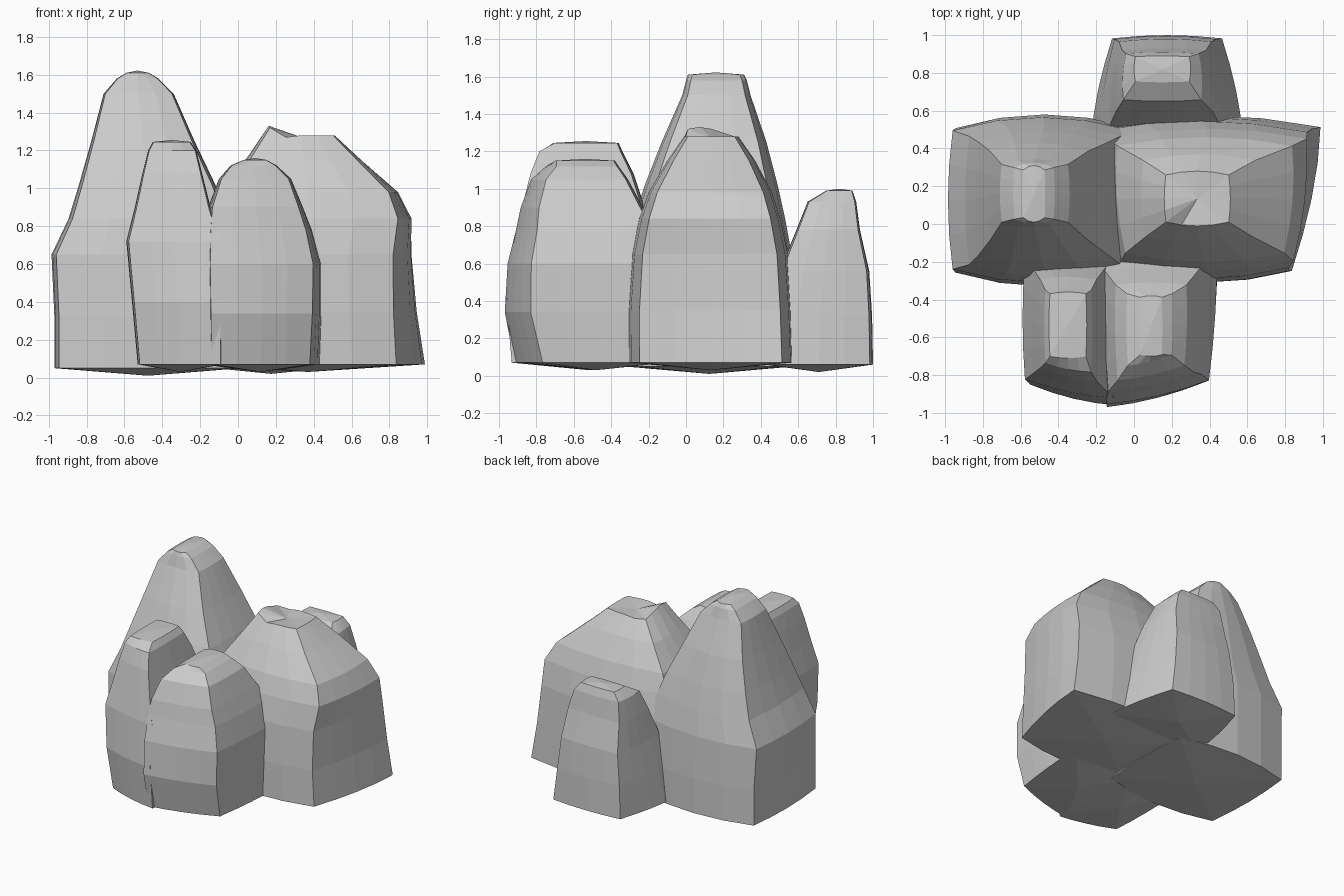
import bpy, bmesh
from mathutils import Vector

SIDE = [-1, -0.5, 0, 0.5]


def ring_points(x0, x1, y0, y1, cx, cy, flare, slant):
    """Square-ish ring, four faces per side, bulged in the middle of each side."""
    uv = [(t, -1) for t in SIDE] + [(1, t) for t in SIDE]
    uv += [(-t, 1) for t in SIDE] + [(-1, -t) for t in SIDE]
    mx, my, hx, hy = (x0 + x1) / 2, (y0 + y1) / 2, (x1 - x0) / 2, (y1 - y0) / 2
    for u, v in uv:
        yield (mx + hx * u * (1 - cx * v * v) * (1 + flare * v),
               my + hy * v * (1 - cy * u * u) + slant * u * (1 - v) / 2)


def rock(name, rows, cx, cy, cap, flare=0.0, slant=0.0, lifts=()):
    """Loft rows of (z, x0, x1, y0, y1); flare and slant fade out towards the top."""
    bm = bmesh.new()
    rings = []
    for i, (z, *ext) in enumerate(rows):
        f = 1 - i / (len(rows) - 1)
        rings.append([bm.verts.new((x, y, z))
                      for x, y in ring_points(*ext, cx, cy, flare * f, slant * f ** 0.5)])
    n = len(rings[0])
    for a, b in zip(rings, rings[1:]):
        for i in range(n):
            j = (i + 1) % n
            bm.faces.new((a[i], a[j], b[j], b[i]))
    for ring, dz in ((rings[0], -0.04), (rings[-1], cap)):
        c = sum((v.co for v in ring), Vector()) / n
        c.z += dz
        mid = bm.verts.new(c)
        for i in range(n):
            bm.faces.new((ring[i], ring[(i + 1) % n], mid))
    for x, y, dz in lifts:
        v = min(rings[-1], key=lambda p: (p.co.x - x) ** 2 + (p.co.y - y) ** 2)
        v.co.z += dz
    bmesh.ops.recalc_face_normals(bm, faces=bm.faces)
    me = bpy.data.meshes.new(name)
    bm.to_mesh(me)
    bm.free()
    ob = bpy.data.objects.new(name, me)
    bpy.context.collection.objects.link(ob)
    return ob


# Tall peak on the left
tall = rock("rock_cluster", [
    (0.05, -0.97, 0.02, -0.33, 0.58),
    (0.32, -0.97, 0.02, -0.33, 0.58),
    (0.65, -0.985, 0.01, -0.31, 0.565),
    (0.84, -0.895, -0.05, -0.28, 0.53),
    (1.02, -0.84, -0.12, -0.22, 0.49),
    (1.25, -0.775, -0.23, -0.13, 0.43),
    (1.50, -0.71, -0.34, -0.02, 0.345),
    (1.58, -0.64, -0.42, 0.0, 0.325),
    (1.61, -0.59, -0.47, 0.01, 0.31)], 0.05, 0.16, 0.012)

# Broad peak on the right
broad = rock("right_rock", [
    (0.07, -0.20, 0.94, -0.31, 0.575),
    (0.35, -0.20, 0.91, -0.31, 0.565),
    (0.65, -0.20, 0.895, -0.29, 0.545),
    (0.84, -0.13, 0.905, -0.25, 0.505),
    (0.98, -0.09, 0.84, -0.20, 0.46),
    (1.15, 0.04, 0.65, -0.10, 0.37),
    (1.28, 0.16, 0.51, -0.01, 0.28)], 0.05, 0.14, -0.01, 0.14, 0.0,
    [(0.17, 0.02, 0.04), (0.16, 0.06, 0.05), (0.16, 0.13, 0.04),
     (0.16, 0.2, 0.02), (0.25, 0.0, -0.01), (0.25, 0.28, -0.01)])

# Front left block
front_left = rock("front_left_rock", [
    (0.07, -0.53, -0.08, -0.89, -0.15),
    (0.40, -0.56, -0.08, -0.925, -0.15),
    (0.72, -0.59, -0.09, -0.89, -0.16),
    (0.90, -0.545, -0.145, -0.85, -0.22),
    (1.08, -0.505, -0.19, -0.81, -0.28),
    (1.20, -0.475, -0.22, -0.77, -0.34),
    (1.245, -0.45, -0.25, -0.71, -0.36)], 0.05, 0.05, 0.01, 0.0, -0.06)

# Front right block
front_right = rock("front_right_rock", [
    (0.07, -0.18, 0.42, -0.86, -0.10),
    (0.34, -0.18, 0.43, -0.92, -0.10),
    (0.60, -0.18, 0.43, -0.91, -0.12),
    (0.78, -0.17, 0.385, -0.87, -0.16),
    (0.90, -0.155, 0.34, -0.85, -0.23),
    (1.05, -0.10, 0.28, -0.80, -0.31),
    (1.12, -0.04, 0.205, -0.73, -0.36),
    (1.15, 0.03, 0.15, -0.70, -0.38)], 0.04, 0.05, 0.01, 0.1, 0.075)

# Small rock at the back
back = rock("back_rock", [
    (0.06, -0.19, 0.54, 0.42, 1.00),
    (0.32, -0.16, 0.49, 0.44, 0.995),
    (0.56, -0.12, 0.45, 0.50, 0.98),
    (0.78, -0.09, 0.41, 0.59, 0.93),
    (0.93, -0.06, 0.36, 0.65, 0.91),
    (0.99, 0.0, 0.30, 0.75, 0.89)], 0.05, 0.06, 0.01, -0.16)

# Merge all rocks into one skin
bpy.context.view_layer.objects.active = tall
for part in (broad, front_left, front_right, back):
    mod = tall.modifiers.new("join", 'BOOLEAN')
    mod.operation = 'UNION'
    mod.solver = 'EXACT'
    mod.object = part
    bpy.ops.object.modifier_apply(modifier=mod.name)
    bpy.data.objects.remove(part, do_unlink=True)
